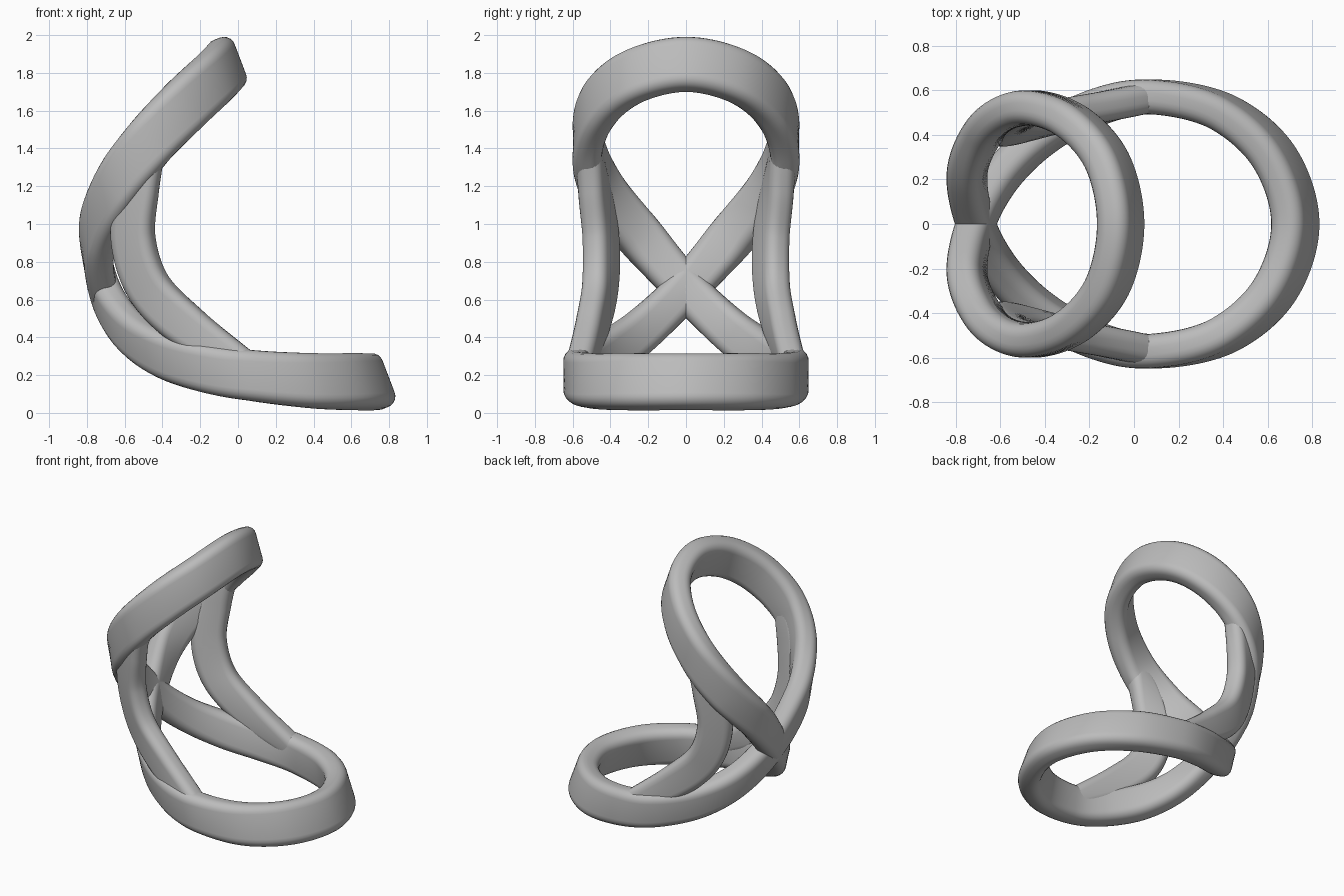
import bpy, bmesh, math
from mathutils import Vector

cube = bpy.data.objects.get("Cube")
if cube:
    bpy.data.objects.remove(cube)

grey = bpy.data.materials.new("plain grey")
grey.use_nodes = True
grey.diffuse_color = (0.5, 0.5, 0.5, 1)
grey.node_tree.nodes["Principled BSDF"].inputs["Base Color"].default_value = (0.5, 0.5, 0.5, 1)


def section(width, thick, radius, steps=5):
    """Rounded rectangle: (across the band, through the band)."""
    pts = []
    for k, (sx, sy) in enumerate([(1, 1), (-1, 1), (-1, -1), (1, -1)]):
        cx, cy = sx * (width / 2 - radius), sy * (thick / 2 - radius)
        for i in range(steps + 1):
            a = math.pi / 2 * (k + i / steps)
            pts.append((cx + radius * math.cos(a), cy + radius * math.sin(a)))
    return pts


def spline(points, closed, steps):
    """Catmull-Rom samples with tangents; the fourth value is the band width."""
    p = [Vector(q) for q in points]
    n = len(p)
    if not closed:
        p = [2 * p[0] - p[1]] + p + [2 * p[-1] - p[-2]]
    out = []
    for i in range(n if closed else n - 1):
        a, b, c, d = [p[(i + j) % len(p)] for j in ((-1, 0, 1, 2) if closed else (0, 1, 2, 3))]
        for s in range(steps + (not closed and i == n - 2)):
            t = s / steps
            k1, k2, k3 = (c - a) / 2, a - 2.5 * b + 2 * c - d / 2, (d - a) / 2 + 1.5 * (b - c)
            out.append((b + k1 * t + k2 * t**2 + k3 * t**3,
                        (k1 + 2 * k2 * t + 3 * k3 * t**2).to_3d().normalized()))
    return out


def sweep(name, points, closed, normal_rule, thick, radius, steps=14):
    bm = bmesh.new()
    rings = []
    samples = spline(points, closed, steps)
    for i, (pos, tan) in enumerate(samples):
        n = normal_rule(tan, i / (len(samples) - 1))
        n = (n - tan * n.dot(tan)).normalized()
        h = tan.cross(n)
        rings.append([bm.verts.new(pos.to_3d() + h * u + n * v)
                      for u, v in section(pos[3], thick, radius)])
    pairs = list(zip(rings, rings[1:]))
    if closed:
        pairs.append((rings[-1], rings[0]))
    else:
        bm.faces.new(rings[0])
        bm.faces.new(rings[-1])
    for r, s in pairs:
        for j in range(len(r)):
            k = (j + 1) % len(r)
            bm.faces.new((r[j], r[k], s[k], s[j]))
    bmesh.ops.recalc_face_normals(bm, faces=bm.faces)
    mesh = bpy.data.meshes.new(name)
    bm.to_mesh(mesh)
    bm.free()
    mesh.materials.append(grey)
    ob = bpy.data.objects.new(name, mesh)
    bpy.context.collection.objects.link(ob)
    bpy.ops.object.select_all(action='DESELECT')
    ob.select_set(True)
    bpy.context.view_layer.objects.active = ob
    bpy.ops.object.shade_smooth_by_angle(angle=math.radians(40))


# Folded figure-eight band: half of the path, the rest is its mirror image
half = [
    (-0.06, 0, 1.845, 0.29), (-0.12, -0.28, 1.78, 0.29), (-0.28, -0.46, 1.63, 0.29),
    (-0.48, -0.52, 1.42, 0.28), (-0.65, -0.44, 1.18, 0.27), (-0.745, -0.24, 0.93, 0.25),
    (-0.71, 0, 0.66, 0.22),
    (-0.59, 0.22, 0.45, 0.23), (-0.4, 0.4, 0.315, 0.25), (-0.15, 0.53, 0.235, 0.26),
    (0.1, 0.57, 0.195, 0.27), (0.4, 0.5, 0.17, 0.29), (0.63, 0.3, 0.165, 0.3),
    (0.725, 0, 0.165, 0.3),
]
loop = half + [(x, -y, z, w) for x, y, z, w in reversed(half[1:-1])]
sweep("figure_eight_band", loop, True,
      lambda t, f: Vector((-t.y, t.x, -0.38 * t.y)), 0.155, 0.06)

# Curved side struts joining the upper and lower rings
strut = [
    (-0.46, 0.52, 1.42, 0.16), (-0.53, 0.485, 1.18, 0.22), (-0.555, 0.45, 0.92, 0.24),
    (-0.47, 0.455, 0.66, 0.24), (-0.26, 0.5, 0.45, 0.23), (0.04, 0.565, 0.25, 0.16),
]
for side, name in ((1, "left_strut"), (-1, "right_strut")):
    sweep(name, [(x, side * y, z, w) for x, y, z, w in strut], False,
          lambda t, f: Vector((-0.55 * math.sin(math.pi * f), side, 0)), 0.14, 0.055)
